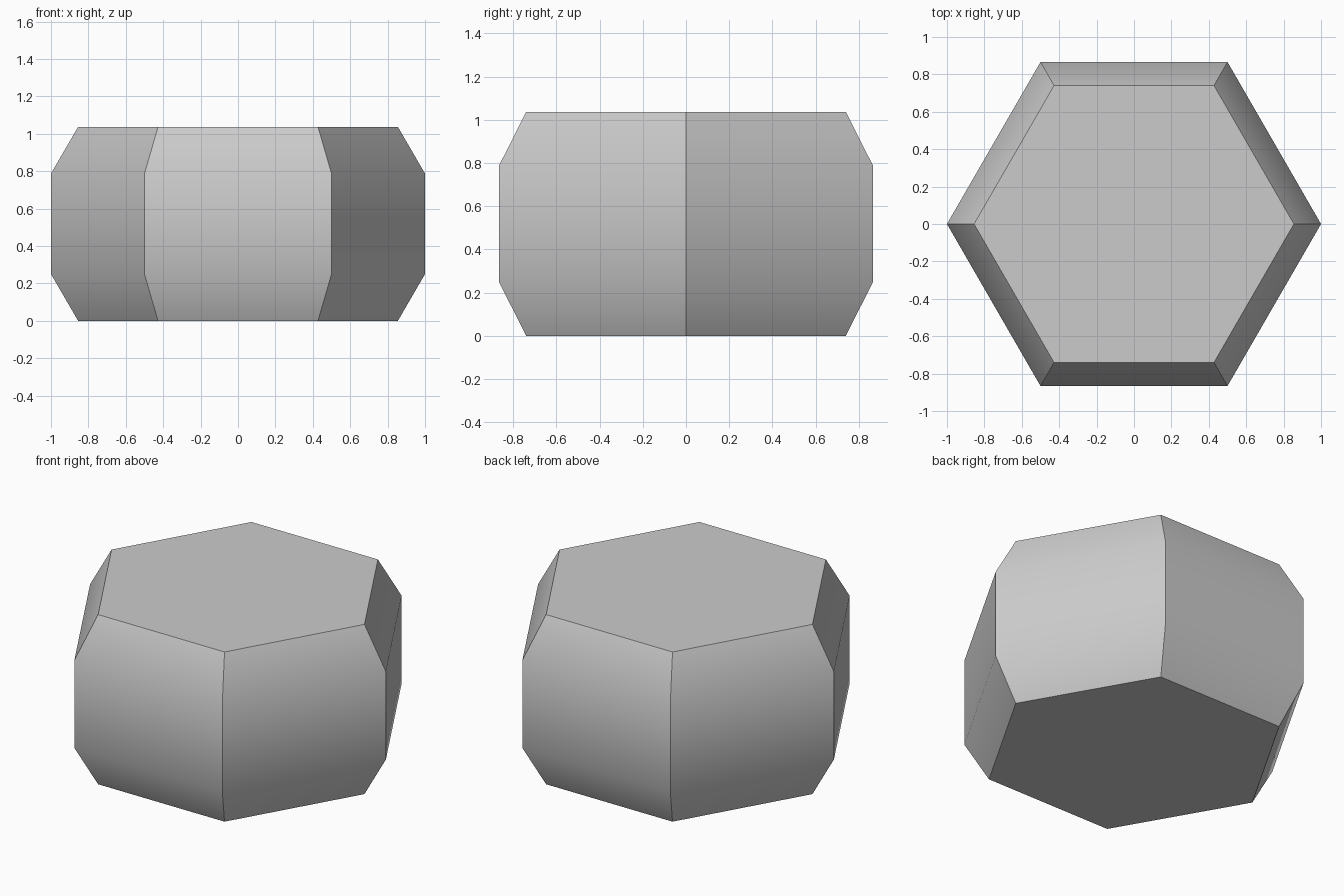
import bpy
import bmesh
from math import cos, sin, radians

default = bpy.data.objects.get("Cube")
if default:
    bpy.data.objects.remove(default, do_unlink=True)

SIDES = 6
# Radius and height of each ring, bottom to top
PROFILE = [(0.855, 0.0), (1.0, 0.25), (1.0, 0.787), (0.855, 1.037)]

# Hexagonal body with tapered top and bottom rims
bm = bmesh.new()
rings = []
for radius, z in PROFILE:
    angles = [radians(360 * i / SIDES) for i in range(SIDES)]
    rings.append([bm.verts.new((radius * cos(a), radius * sin(a), z)) for a in angles])
for low, high in zip(rings, rings[1:]):
    for i in range(SIDES):
        j = (i + 1) % SIDES
        bm.faces.new((low[i], low[j], high[j], high[i]))

# Flat caps
bm.faces.new(rings[0][::-1])
bm.faces.new(rings[-1])
mesh = bpy.data.meshes.new("hexagonal_body")
bm.to_mesh(mesh)
bm.free()
body = bpy.data.objects.new("hexagonal_body", mesh)
bpy.context.collection.objects.link(body)

# Plain grey material
grey = bpy.data.materials.new("light_grey")
grey.use_nodes = True
colour = (0.6, 0.6, 0.6, 1.0)
grey.diffuse_color = colour
grey.node_tree.nodes["Principled BSDF"].inputs["Base Color"].default_value = colour
mesh.materials.append(grey)

# Smooth the gentle rim taper, keep the corners and caps sharp
bpy.ops.object.select_all(action="DESELECT")
body.select_set(True)
bpy.context.view_layer.objects.active = body
bpy.ops.object.shade_smooth_by_angle(angle=radians(35))
